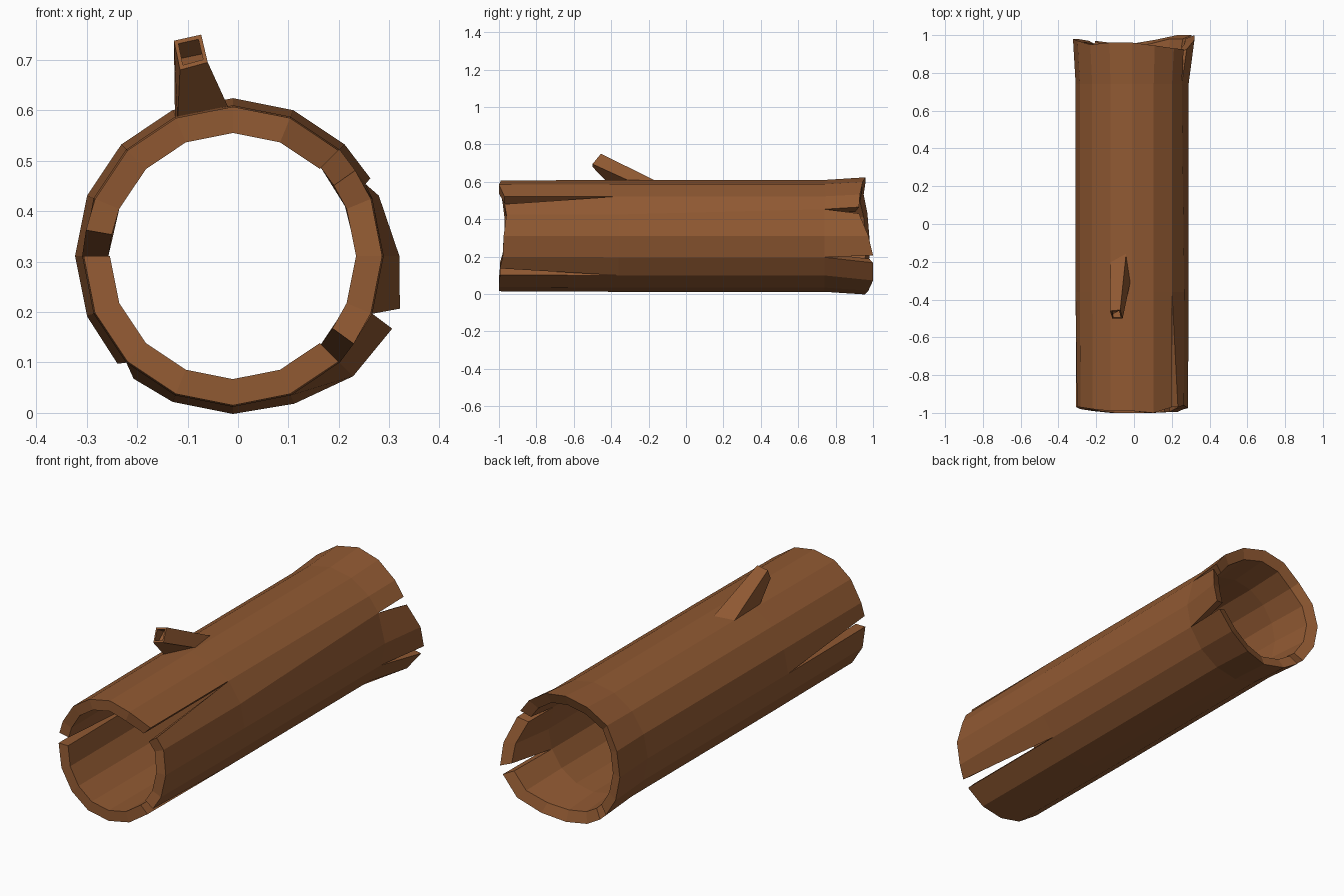
import bpy, bmesh
from math import radians, sin, cos
from mathutils import Vector

cube = bpy.data.objects.get("Cube")
if cube:
    bpy.data.objects.remove(cube)

bark = bpy.data.materials.new("bark_brown")
bark.use_nodes = True
COLOR = (0.28, 0.1, 0.032, 1)
bark.diffuse_color = COLOR
bark.node_tree.nodes["Principled BSDF"].inputs["Base Color"].default_value = COLOR

SIDES = 16
CENTRE_X, CENTRE_Z = -0.01, 0.311
WALL = 0.052


def finish(bm, name):
    bmesh.ops.recalc_face_normals(bm, faces=bm.faces)
    mesh = bpy.data.meshes.new(name)
    bm.to_mesh(mesh)
    bm.free()
    mesh.materials.append(bark)
    obj = bpy.data.objects.new(name, mesh)
    bpy.context.collection.objects.link(obj)
    return obj


# Ragged rims: length of the log at each column, counted round from +x
front_y = [-.975, -.96, -.97, -1, -.99, -.99, -.98, -.97,
           -.97, -.98, -.99, -1, -1, -1, -.995, -.98]
back_y = [.975, .925, .93, .945, .96, .96, .95, .97,
          .98, .98, .97, .96, .955, .975, 1, 1]
# The back rim flares out, most of all low on the +x side
flare = {0: .33, 15: .347, 14: .337, 13: .317}

# Cracks: (station, column) -> angle shifts in degrees of the two lips
FRONT, BACK = 0, 3
cracks = {(FRONT, 2): (-10, 0), (FRONT, 8): (-10, 0), (FRONT, 14): (0, 9),
          (BACK, 1): (-6, 1), (BACK, 15): (-2, 5), (BACK, 10): (-2, 6)}


def log_point(layer, station, col, lip):
    angle = 360 / SIDES * col
    if col == 1 and station > 1:
        angle += 6
    if (station, col) in cracks:
        angle += cracks[station, col][lip]
    y = (front_y[col], -.36, .74, back_y[col])[station]
    radius = (.296, .299, .299, flare.get(col, .313))[station]
    if layer == "inner":
        radius -= WALL
        if station == BACK:
            y -= .02
    a = radians(angle)
    return CENTRE_X + radius * cos(a), y, CENTRE_Z + radius * sin(a)


# Hollow log: outer and inner skins joined by rims, with wedge cracks
bm = bmesh.new()
cache = {}


def vert(layer, station, col, lip=0):
    col %= SIDES
    if (station, col) not in cracks:
        lip = 0
    key = (layer, station, col, lip)
    if key not in cache:
        cache[key] = bm.verts.new(log_point(*key))
    return cache[key]


for col in range(SIDES):
    for layer in ("outer", "inner"):
        for s in range(3):
            bm.faces.new((vert(layer, s, col, 1), vert(layer, s, col + 1),
                          vert(layer, s + 1, col + 1), vert(layer, s + 1, col, 1)))
    for s in (FRONT, BACK):
        bm.faces.new((vert("outer", s, col, 1), vert("outer", s, col + 1),
                      vert("inner", s, col + 1), vert("inner", s, col, 1)))

# Side walls of the cracks
for station, col in cracks:
    apex = 1 if station == FRONT else 2
    for lip in (0, 1):
        bm.faces.new((vert("outer", station, col, lip), vert("inner", station, col, lip),
                      vert("inner", apex, col), vert("outer", apex, col)))
finish(bm, "hollow_log")

# Broken branch stub: tapered square with a recessed end
base = [(-.125, -.19, .58), (-.04, -.14, .595), (-.012, -.27, .59), (-.12, -.4, .575)]
tip = [(-.127, -.46, .738), (-.073, -.455, .75), (-.06, -.5, .695), (-.115, -.5, .68)]
bm = bmesh.new()
middle = sum((Vector(p) for p in tip), Vector()) / 4
inset = [Vector(p).lerp(middle, .27) for p in tip]
recess = [p.lerp(Vector(b), .2) for p, b in zip(inset, base)]
rings = [[bm.verts.new(p) for p in ring] for ring in (base, tip, inset, recess)]
for low, high in zip(rings, rings[1:]):
    for i in range(4):
        j = (i + 1) % 4
        bm.faces.new((low[i], low[j], high[j], high[i]))
bm.faces.new(rings[0])
bm.faces.new(rings[-1])
finish(bm, "branch_stub")
